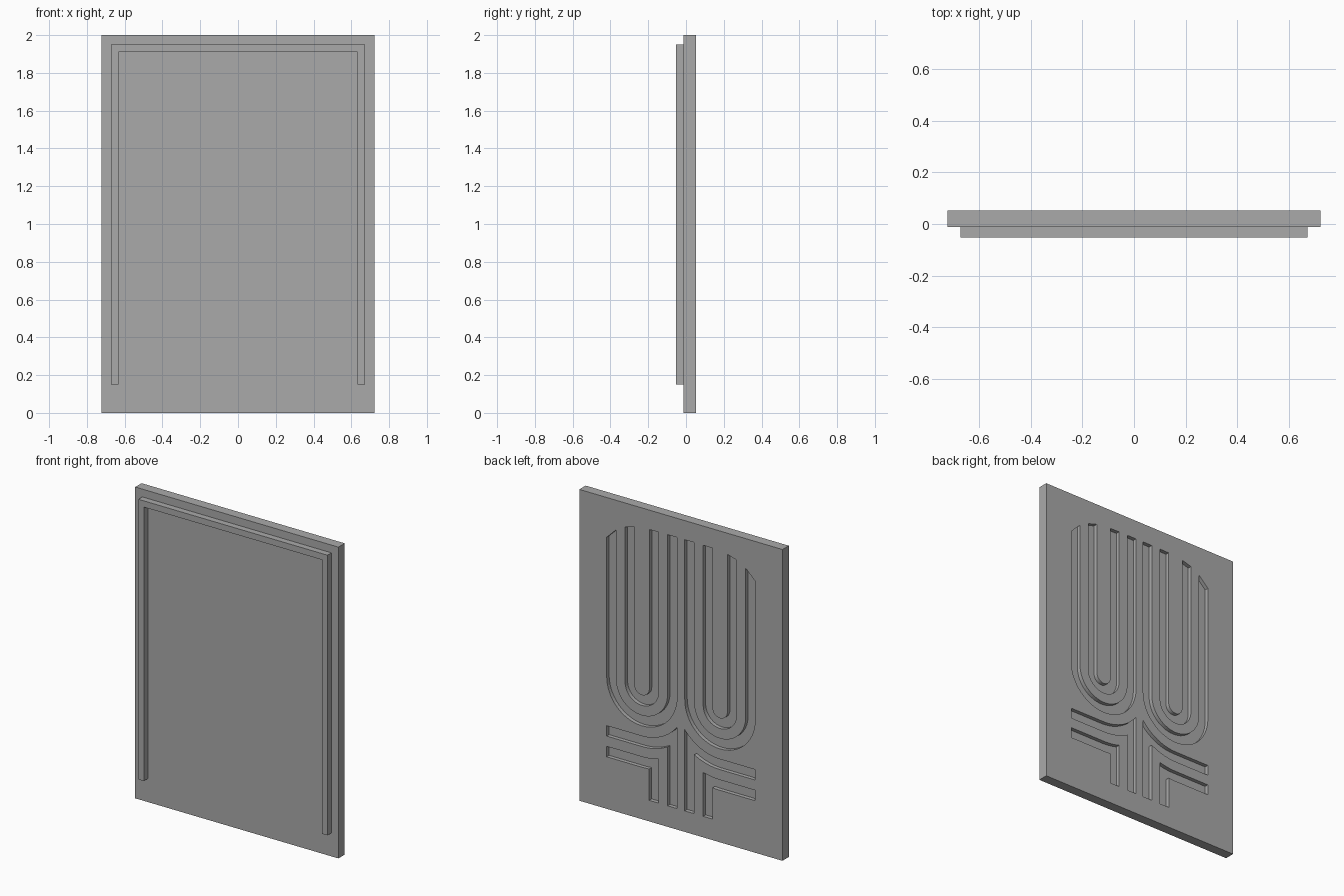
import bpy, bmesh, math

cube = bpy.data.objects.get("Cube")
if cube:
    bpy.data.objects.remove(cube, do_unlink=True)

grey = bpy.data.materials.new("plain_grey")
grey.use_nodes = True
grey.diffuse_color = (0.4, 0.4, 0.4, 1)
grey.node_tree.nodes["Principled BSDF"].inputs["Base Color"].default_value = (0.4, 0.4, 0.4, 1)

BACK, MID, FRONT = 0.052, -0.012, -0.052
GROOVE_DEPTH = 0.025
CX, CZ = 0.2775, 0.85            # centre of the U arcs
EDGE = 0.527                     # outer side of the carved pattern
FOOT = 0.135                     # lower end of the stems


def prism(name, outlines, y0, y1):
    """Extrude (x, z) outlines from y0 to y1 as one object."""
    bm = bmesh.new()
    for pts in outlines:
        face = bm.faces.new([bm.verts.new((x, y0, z)) for x, z in pts])
        out = bmesh.ops.extrude_face_region(bm, geom=[face])
        moved = [v for v in out["geom"] if isinstance(v, bmesh.types.BMVert)]
        bmesh.ops.translate(bm, verts=moved, vec=(0, y1 - y0, 0))
    bmesh.ops.recalc_face_normals(bm, faces=bm.faces)
    mesh = bpy.data.meshes.new(name)
    bm.to_mesh(mesh)
    bm.free()
    mesh.materials.append(grey)
    obj = bpy.data.objects.new(name, mesh)
    bpy.context.collection.objects.link(obj)
    return obj


def arc(r, a0, a1, n):
    """Arc about the U centre, angles in radians."""
    return [(CX + r * math.cos(a0 + (a1 - a0) * i / n),
             CZ + r * math.sin(a0 + (a1 - a0) * i / n)) for i in range(n + 1)]


def arm_top(x):
    return 1.877 - 3.25 * x ** 5


def u_groove(r_in, r_out):
    def capped(r):
        left, right = CX - r, CX + r
        return [(left, arm_top(left))] + arc(r, math.pi, 2 * math.pi, 28) + [(right, arm_top(right))]
    return capped(r_out) + capped(r_in)[::-1]


def branch_groove(r_top, r_low, x_in, x_out):
    """Side bar that sweeps into a vertical stem between x_in and x_out."""
    def sweep(r, x):
        end = -math.pi / 2 - math.asin((CX - x) / r)
        return [(EDGE, CZ - r)] + arc(r, -math.pi / 2, end, 10)
    return sweep(r_top, x_in) + [(x_in, FOOT), (x_out, FOOT)] + sweep(r_low, x_out)[::-1]


# Carved pattern, mirrored across the middle
half = [u_groove(0.183, 0.25), u_groove(0.053, 0.119),
        branch_groove(0.316, 0.383, 0.0275, 0.0945),
        branch_groove(0.449, 0.516, 0.1585, 0.2255)]
outlines = half + [[(-x, z) for x, z in pts] for pts in half]
cutter = prism("groove_cutter", outlines, BACK - GROOVE_DEPTH, BACK + 0.05)
cutter.hide_render = True

# Main panel with the grooves cut into its back
panel = prism("panel", [[(-0.722, 0), (0.722, 0), (0.722, 2), (-0.722, 2)]], MID, BACK)
cut = panel.modifiers.new("grooves", "BOOLEAN")
cut.operation = "DIFFERENCE"
cut.solver = "EXACT"
cut.object = cutter
bpy.context.view_layer.objects.active = panel
bpy.ops.object.modifier_apply(modifier=cut.name)
bpy.data.objects.remove(cutter, do_unlink=True)

# Raised rail around the top and sides of the front
side = [(0.672, 0.15), (0.672, 1.95)]
inner = [(0.633, 1.91), (0.633, 0.15)]
rail = side + [(-x, z) for x, z in side[::-1]] + [(-x, z) for x, z in inner[::-1]] + inner
prism("front_rail", [rail], FRONT, MID)
